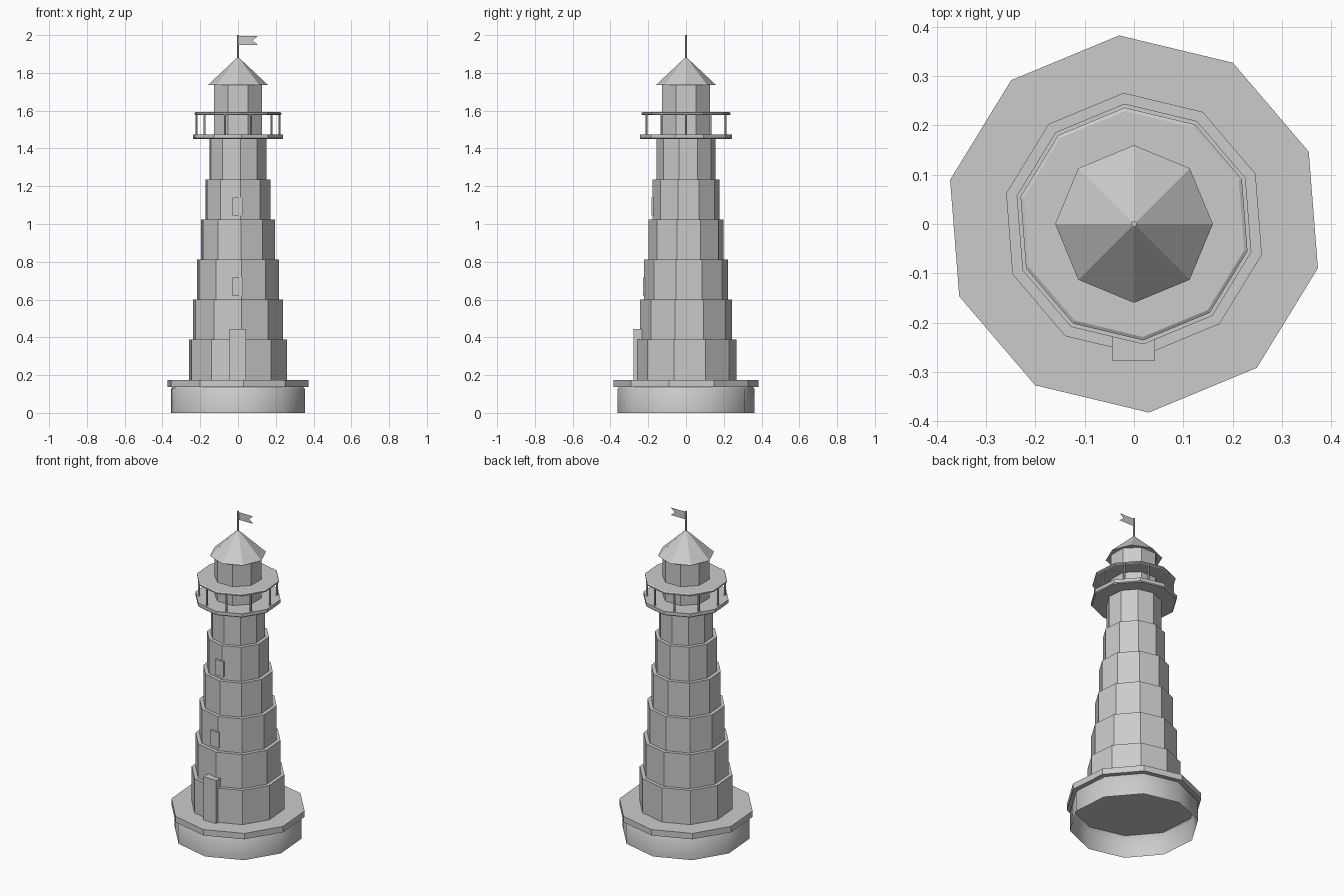
import bpy, bmesh, math

if "Cube" in bpy.data.objects:
    bpy.data.objects.remove(bpy.data.objects["Cube"])

grey = bpy.data.materials.new("light_grey")
grey.diffuse_color = (0.6, 0.6, 0.6, 1)
grey.use_nodes = True
grey.node_tree.nodes["Principled BSDF"].inputs["Base Color"].default_value = grey.diffuse_color

TURN = math.radians(22.5)


def make(name, bm, smooth=None):
    bmesh.ops.recalc_face_normals(bm, faces=bm.faces[:])
    me = bpy.data.meshes.new(name)
    bm.to_mesh(me)
    bm.free()
    me.materials.append(grey)
    if smooth:
        for p in me.polygons:
            p.use_smooth = True
        me.set_sharp_from_angle(angle=math.radians(smooth))
    ob = bpy.data.objects.new(name, me)
    bpy.context.collection.objects.link(ob)
    return ob


def lathe(name, profile, sides, turn=TURN, at=(0, 0), bottom=True, smooth=None):
    """Stack polygon rings given as (radius, z); radius 0 makes a tip."""
    bm = bmesh.new()
    rings = []
    for r, z in profile:
        n = 1 if r == 0 else sides
        rings.append([bm.verts.new((at[0] + r * math.cos(turn + math.tau * i / sides),
                                    at[1] + r * math.sin(turn + math.tau * i / sides), z))
                      for i in range(n)])
    for a, b in zip(rings, rings[1:]):
        for i in range(sides):
            j = (i + 1) % sides
            if len(b) == 1:
                bm.faces.new((a[i], a[j], b[0]))
            else:
                bm.faces.new((a[i], a[j], b[j], b[i]))
    if bottom:
        bm.faces.new(rings[0][::-1])
    if len(rings[-1]) > 1:
        bm.faces.new(rings[-1])
    return make(name, bm, smooth)


def box(name, x0, x1, y0, y1, z0, z1):
    bm = bmesh.new()
    bmesh.ops.create_cube(bm, size=1)
    for v in bm.verts:
        v.co = (x1 if v.co.x > 0 else x0, y1 if v.co.y > 0 else y0, z1 if v.co.z > 0 else z0)
    return make(name, bm)


# Foundation: open underneath, with a chamfered top edge
lathe("foundation", [(0.365, 0), (0.365, 0.125), (0.355, 0.138)], 10, bottom=False, smooth=40)
lathe("foundation_slab", [(0.384, 0.138), (0.384, 0.175)], 10)

# Stepped tower
levels = [0.175, 0.388, 0.6, 0.812, 1.024, 1.236, 1.45]
for i in range(6):
    r = 0.267 - 0.0222 * i
    lathe(f"tower_tier_{i + 1}", [(r, levels[i]), (r, levels[i + 1])], 10)

# Door and windows
box("door", -0.045, 0.043, -0.277, -0.215, 0.175, 0.443)
box("lower_window", -0.03, 0.027, -0.227, -0.2, 0.62, 0.717)
box("upper_window", -0.03, 0.027, -0.182, -0.155, 1.045, 1.14)

# Gallery: floor, posts and the plate above them
lathe("gallery_floor", [(0.24, 1.45), (0.245, 1.455), (0.245, 1.475)], 10)
for i in range(10):
    a = math.tau * i / 10
    lathe(f"gallery_post_{i + 1}", [(0.006, 1.475), (0.006, 1.58)], 6,
          at=(0.22 * math.cos(a), 0.22 * math.sin(a)))
lathe("gallery_rail_plate", [(0.23, 1.577), (0.237, 1.581), (0.237, 1.588), (0.23, 1.592)], 10)

# Lantern room and roof
lathe("lantern_room", [(0.137, 1.475), (0.137, 1.737)], 8)
lathe("roof", [(0.16, 1.735), (0, 1.885)], 8, turn=0)

# Mast and swallow-tailed flag
lathe("mast", [(0.006, 1.87), (0.006, 2.0)], 6)
bm = bmesh.new()
pts = [(0, 1.948), (0.105, 1.948), (0.077, 1.972), (0.105, 1.995), (0, 1.995)]
v = [bm.verts.new((x, 0, z)) for x, z in pts]
bm.faces.new(v)
make("flag", bm)
